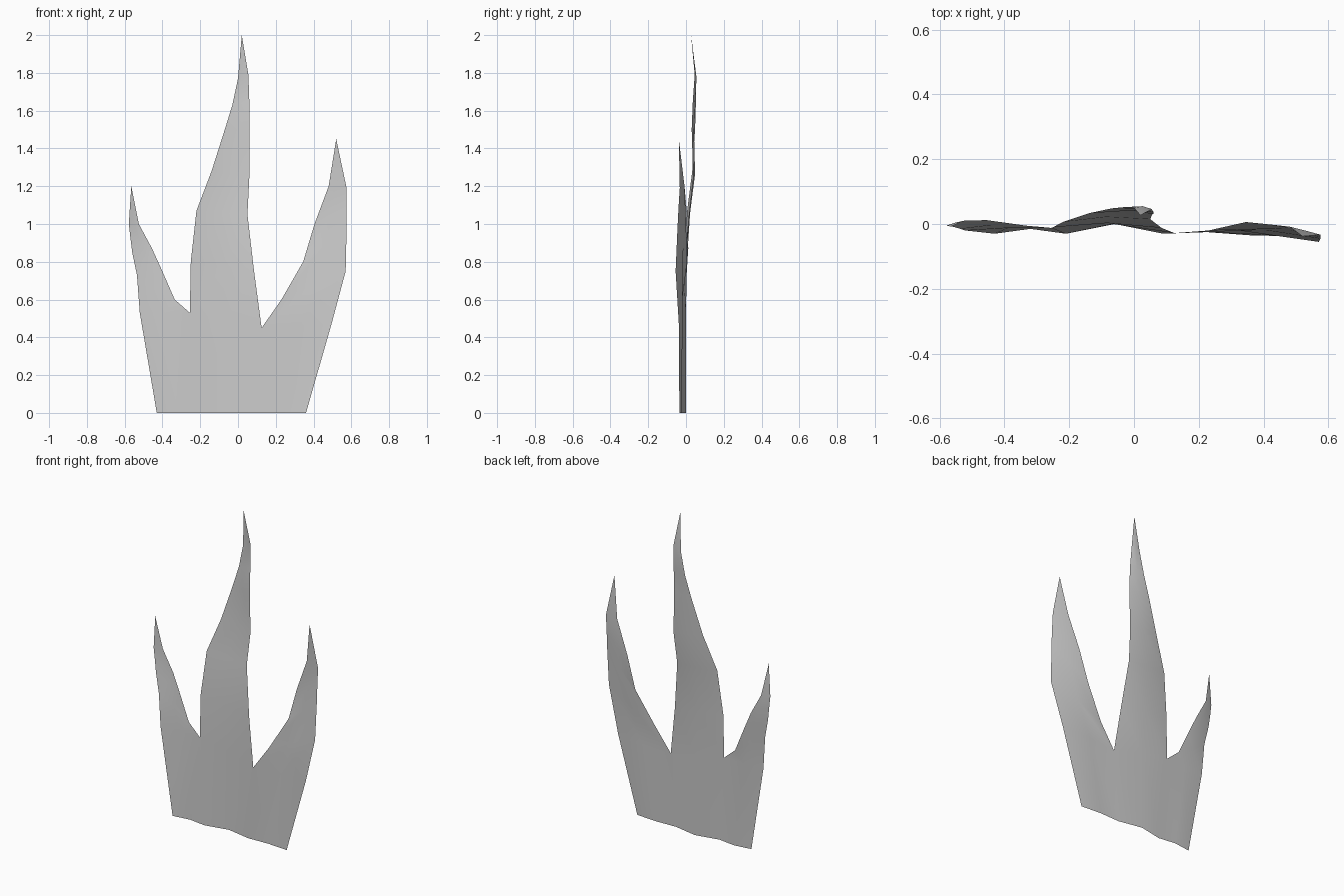
import bpy, bmesh

# Each tongue is a strip of rows: left edge (x, y, z), right edge (x, y, z), y of the centre line
LEFT = [
    ((-.43, -.03, 0), (-.21, -.03, 0), -.015),
    ((-.52, -.02, .53), (-.255, -.012, .53), -.012),
    ((-.535, -.015, .73), (-.335, -.005, .6), -.003),
    ((-.56, -.008, .85), (-.405, .005, .76), .005),
    ((-.57, -.005, .93), (-.455, .012, .87), .007),
    ((-.578, -.005, 1.0), (-.525, .01, 1.0), .004),
]
CENTRE = [
    ((-.21, -.03, 0), (.09, -.03, 0), 0),
    ((-.255, -.012, .53), (.125, -.028, .45), .0),
    ((-.25, -.01, .8), (.085, -.012, .75), .003),
    ((-.22, .006, 1.07), (.05, .015, 1.05), .022),
    ((-.14, .033, 1.28), (.06, .038, 1.25), .048),
    ((-.07, .048, 1.5), (.06, .03, 1.5), .042),
    ((-.03, .052, 1.63), (.06, .036, 1.65), .046),
    ((0, .05, 1.77), (.055, .046, 1.79), .055),
]
RIGHT = [
    ((.09, -.03, 0), (.36, -.035, 0), -.025),
    ((.125, -.028, .45), (.495, -.038, .47), -.018),
    ((.23, -.02, .6), (.57, -.055, .75), -.018),
    ((.345, .006, .8), (.575, -.045, .98), -.014),
    ((.405, 0, 1.0), (.575, -.04, 1.08), -.014),
    ((.48, -.008, 1.2), (.575, -.033, 1.19), -.02),
]


def add_tongue(bm, rows, tip):
    """Skin the rows with quads and close the strip with a pointed tip."""
    grid = []
    for a, b, ymid in rows:
        mid = ((a[0] + b[0]) / 2, ymid, (a[2] + b[2]) / 2)
        grid.append([bm.verts.new(p) for p in (a, mid, b)])
    for low, high in zip(grid, grid[1:]):
        for i in range(2):
            bm.faces.new((low[i], low[i + 1], high[i + 1], high[i]))
    top = bm.verts.new(tip)
    for i in range(2):
        bm.faces.new((grid[-1][i], grid[-1][i + 1], top))


# Thin single-sheet flame, tongues welded along their shared lower seams
bm = bmesh.new()
add_tongue(bm, LEFT, (-.565, -.008, 1.2))
add_tongue(bm, CENTRE, (.02, .027, 2.0))
add_tongue(bm, RIGHT, (.52, -.038, 1.45))
bmesh.ops.remove_doubles(bm, verts=bm.verts, dist=.001)

mesh = bpy.data.meshes.new("flame_sheet")
bm.to_mesh(mesh)
bm.free()
mesh.shade_smooth()
flame = bpy.data.objects.new("flame_sheet", mesh)
bpy.context.collection.objects.link(flame)
